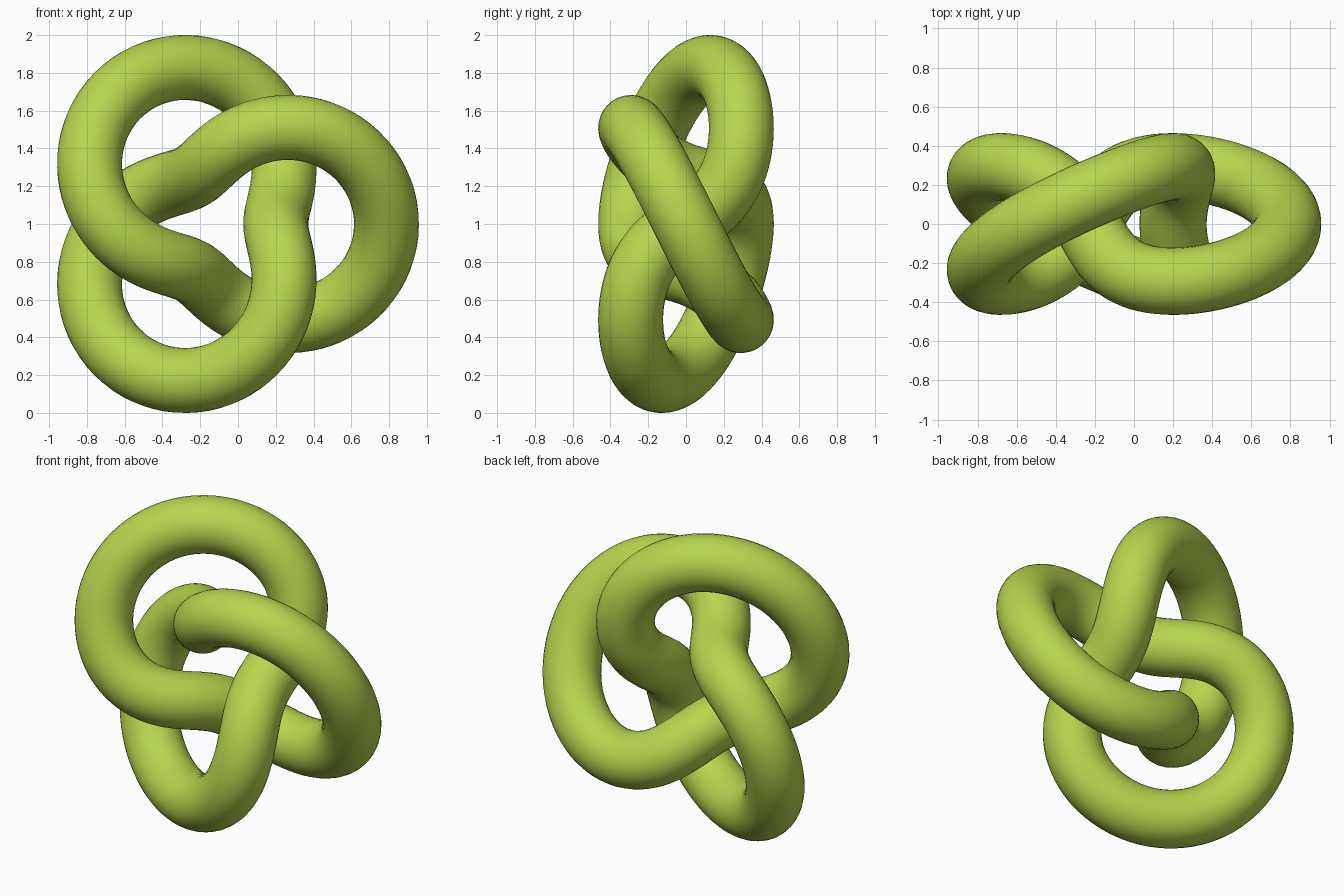
import bpy
from math import sin, cos, pi

cube = bpy.data.objects.get("Cube")
if cube:
    bpy.data.objects.remove(cube, do_unlink=True)

# Ring radius, winding radius and tube thickness
RING, WIND, TUBE = 0.586, 0.293, 0.172
CENTRE_X, CENTRE_Z = -0.093, 1.0
STEPS = 240

# Lime green material
lime = bpy.data.materials.new("lime_green")
lime.use_nodes = True
colour = (0.48, 0.67, 0.076, 1)
lime.diffuse_color = colour
shader = lime.node_tree.nodes["Principled BSDF"]
shader.inputs["Base Color"].default_value = colour
shader.inputs["Roughness"].default_value = 0.6


def knot_point(t):
    """Point on a path going twice round a ring and winding three times about it."""
    r = RING + WIND * cos(1.5 * t)
    return (CENTRE_X + r * cos(t), -WIND * sin(1.5 * t), CENTRE_Z + r * sin(t))


# Closed path with a round bevel
curve = bpy.data.curves.new("trefoil_knot", "CURVE")
curve.dimensions = "3D"
curve.bevel_depth = TUBE
curve.bevel_resolution = 14
path = curve.splines.new("POLY")
path.points.add(STEPS - 1)
for i, point in enumerate(path.points):
    point.co = (*knot_point(4 * pi * i / STEPS), 1)
path.use_cyclic_u = True
curve.materials.append(lime)

knot = bpy.data.objects.new("trefoil_knot", curve)
bpy.context.collection.objects.link(knot)

# Turn the tube into a smooth mesh
bpy.ops.object.select_all(action="DESELECT")
knot.select_set(True)
bpy.context.view_layer.objects.active = knot
bpy.ops.object.convert(target="MESH")
bpy.ops.object.shade_smooth()
